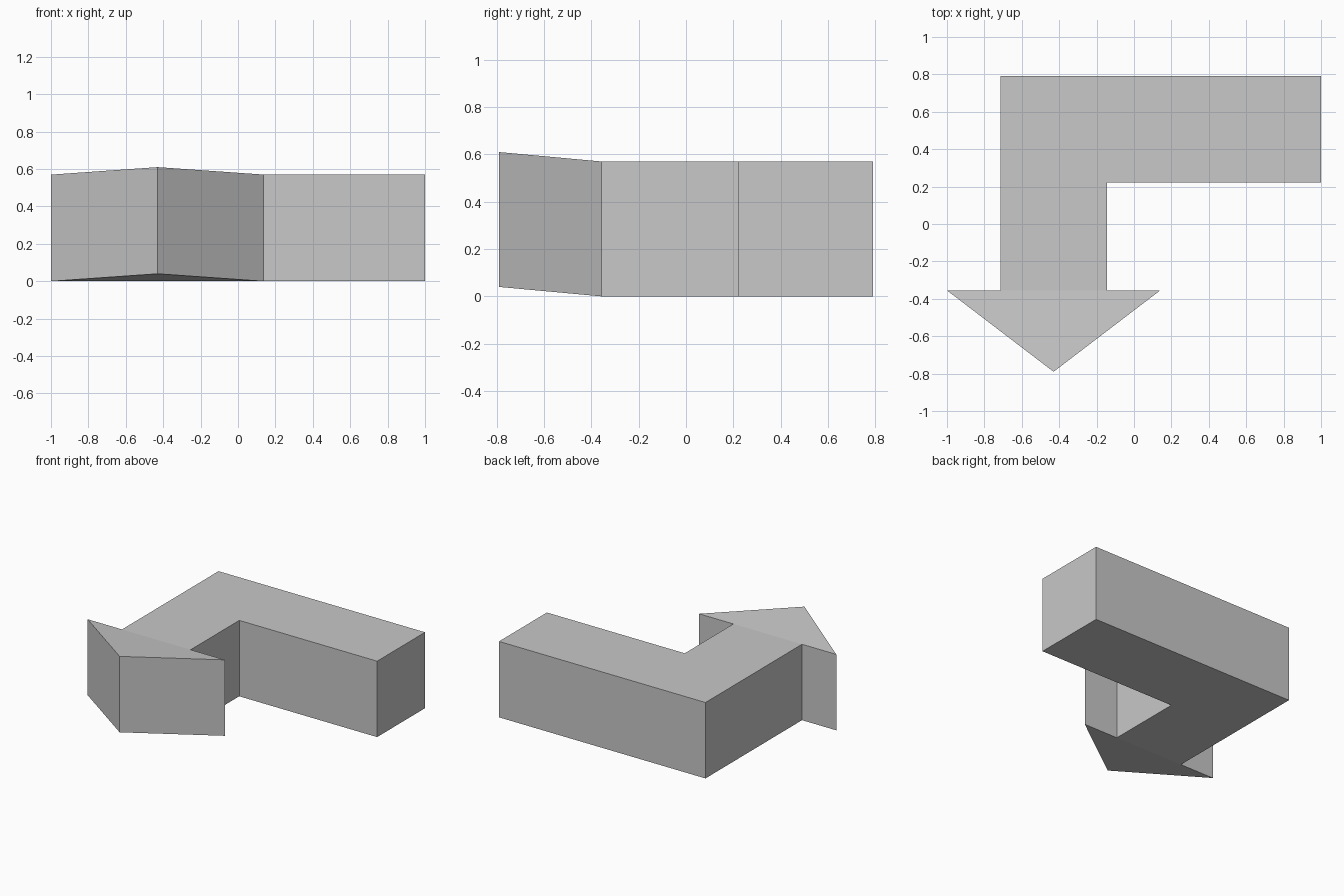
import bpy
import bmesh

if "Cube" in bpy.data.objects:
    bpy.data.objects.remove(bpy.data.objects["Cube"])

HEIGHT = 0.57     # thickness of the arrow
TIP_LIFT = 0.04   # upward bend of the arrow head
NECK_Y = -0.355   # line where the shaft meets the head

grey = bpy.data.materials.new("light grey")
grey.diffuse_color = (0.58, 0.58, 0.58, 1)
grey.use_nodes = True
grey.node_tree.nodes["Principled BSDF"].inputs["Base Color"].default_value = grey.diffuse_color

bm = bmesh.new()


def vert(x, y, z=0.0):
    return bm.verts.new((x, y, z))


# Bent shaft footprint, sharing its neck edge with the head
neck_left, neck_right = vert(-0.715, NECK_Y), vert(-0.145, NECK_Y)
shaft = [neck_left, neck_right, vert(-0.145, 0.222), vert(1, 0.222),
         vert(1, 0.79), vert(-0.715, 0.79)]
bm.faces.new(shaft)

# Triangular head footprint with the raised tip
head = [vert(-1, NECK_Y), vert(-0.43, -0.79, TIP_LIFT),
        vert(0.14, NECK_Y), neck_right, neck_left]
bm.faces.new(head)

# Extrude both footprints upward into one closed solid
result = bmesh.ops.extrude_face_region(bm, geom=bm.faces[:], use_keep_orig=True)
top = [g for g in result["geom"] if isinstance(g, bmesh.types.BMVert)]
bmesh.ops.translate(bm, verts=top, vec=(0, 0, HEIGHT))
bmesh.ops.recalc_face_normals(bm, faces=bm.faces[:])

mesh = bpy.data.meshes.new("bent_arrow")
bm.to_mesh(mesh)
bm.free()
mesh.materials.append(grey)
arrow = bpy.data.objects.new("bent_arrow", mesh)
bpy.context.collection.objects.link(arrow)
